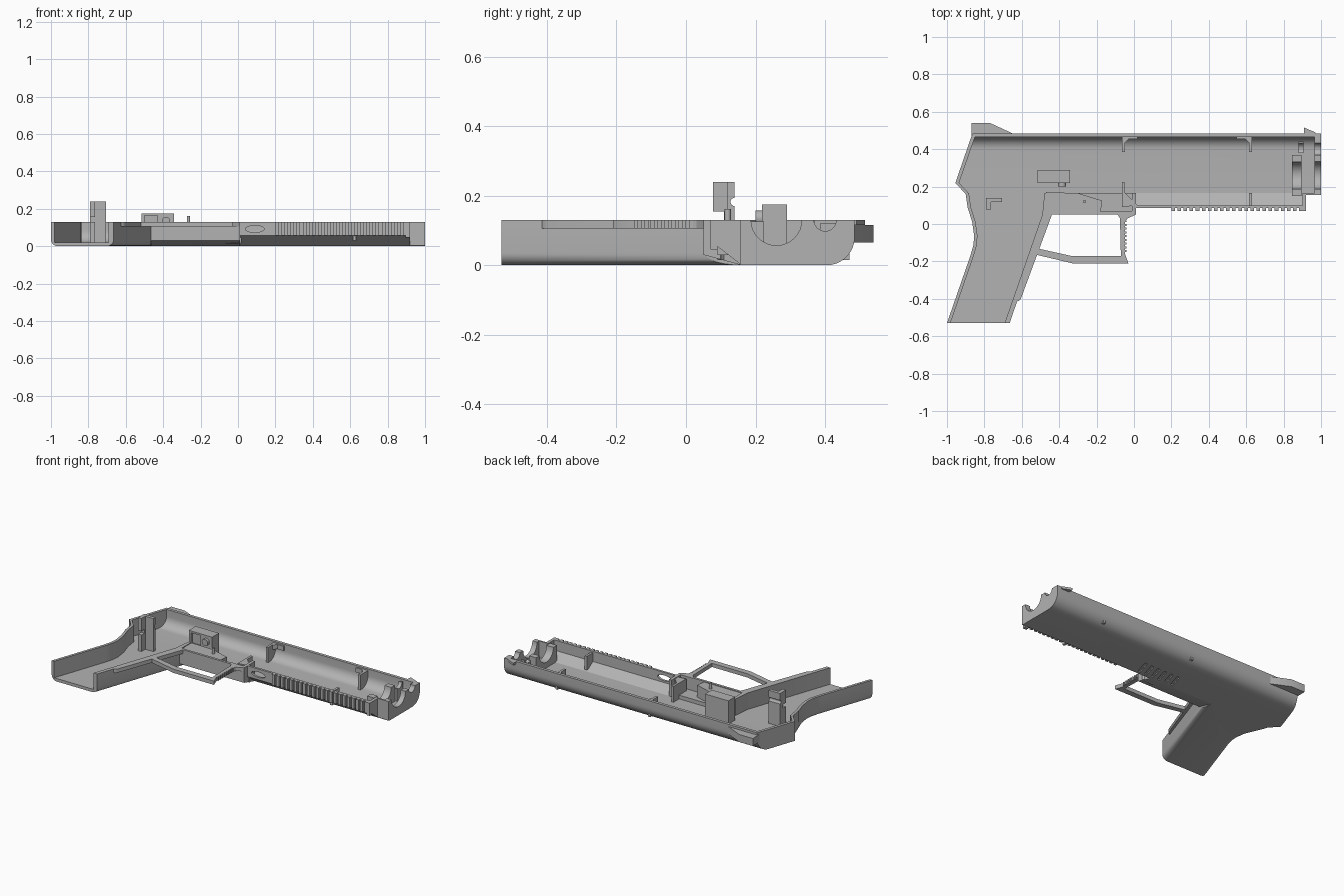
import bpy, bmesh, math
from mathutils import Vector

cube = bpy.data.objects.get("Cube")
if cube:
    bpy.data.objects.remove(cube, do_unlink=True)

grey = bpy.data.materials.new("mid_grey")
grey.use_nodes = True
grey.diffuse_color = (0.45, 0.45, 0.45, 1)
grey.node_tree.nodes["Principled BSDF"].inputs["Base Color"].default_value = (0.45, 0.45, 0.45, 1)

AXES = {"x": lambda p, t: (t, p[0], p[1]),
        "y": lambda p, t: (p[0], t, p[1]),
        "z": lambda p, t: (p[0], p[1], t)}


def prism(name, pts, axis, lo, hi, round_rule=None, radius=0.04):
    """Extrude a closed profile along an axis, optionally rounding chosen edges."""
    bm = bmesh.new()
    place = AXES[axis]
    face = bm.faces.new([bm.verts.new(place(p, lo)) for p in pts])
    ext = bmesh.ops.extrude_face_region(bm, geom=[face])
    shift = Vector(place((0, 0), hi - lo))
    bmesh.ops.translate(bm, vec=shift, verts=[v for v in ext["geom"] if isinstance(v, bmesh.types.BMVert)])
    bmesh.ops.recalc_face_normals(bm, faces=bm.faces)
    if round_rule:
        edges = [e for e in bm.edges if round_rule(e.verts[0].co, e.verts[1].co)]
        bmesh.ops.bevel(bm, geom=edges, offset=radius, segments=6, profile=0.5, affect="EDGES")
    mesh = bpy.data.meshes.new(name)
    bm.to_mesh(mesh)
    bm.free()
    mesh.materials.append(grey)
    obj = bpy.data.objects.new(name, mesh)
    bpy.context.collection.objects.link(obj)
    return obj


def box(name, x0, x1, y0, y1, z0, z1):
    return prism(name, [(x0, y0), (x1, y0), (x1, y1), (x0, y1)], "z", z0, z1)


def disc(cx, cy, rx, ry=None, n=32):
    ry = ry or rx
    return [(cx + rx * math.cos(math.tau * i / n), cy + ry * math.sin(math.tau * i / n)) for i in range(n)]


def arc(cx, cy, r, n=9):
    """Quarter turn from straight down to straight right."""
    return [(cx + r * math.sin(math.pi / 2 * i / n), cy - r * math.cos(math.pi / 2 * i / n)) for i in range(n + 1)]


def boolean(target, tool, operation="DIFFERENCE", keep=False):
    mod = target.modifiers.new("cut", "BOOLEAN")
    mod.operation, mod.object, mod.solver = operation, tool, "EXACT"
    tool.hide_render = True
    bpy.context.view_layer.objects.active = target
    bpy.ops.object.modifier_apply(modifier=mod.name)
    if not keep:
        bpy.data.objects.remove(tool, do_unlink=True)


def rear_cutter(dx):
    pts = [(-1.2, 0), (-0.89, 0), (-0.89, 0.09), (-0.9, 0.16), (-0.955, 0.22), (-0.855, 0.51), (-1.2, 0.51)]
    return prism("rear_cutter", [(x + dx, y) for x, y in pts], "z", -0.1, 0.3)


# Barrel half with a rounded top edge and chamfered lower edge
section = [(0.485, 0.13), (0.085, 0.13), (0.085, 0.058), (0.16, 0)] + arc(0.405, 0.08, 0.08)
shell = prism("shell_half", section, "x", -0.97, 1)
boolean(shell, rear_cutter(0))
boolean(shell, box("nose_step", 0.92, 1.1, 0, 0.155, -0.1, 0.3))

# Grip with rounded outer edges
back = [(-0.927, 0.3), (-0.955, 0.22), (-0.9, 0.16), (-0.89, 0.09), (-0.865, 0.01),
        (-0.855, -0.06), (-0.858, -0.11), (-0.875, -0.17), (-1, -0.53)]
front = [(-0.665, -0.53), (-0.465, 0.05), (-0.46, 0.3)]


def grip_edge(a, b):
    low = max(a.z, b.z) < 0.001
    return low and max(a.y, b.y) < 0.1 and abs(a.y - b.y) > 0.01


grip = prism("grip", back + front, "z", 0, 0.13, grip_edge, 0.035)
boolean(shell, grip, "UNION")
boolean(shell, prism("trigger_housing", [(0.05, 0.13), (0.05, 0.03), (0.16, 0), (0.2, 0), (0.2, 0.13)],
                     "x", -0.48, 0.01), "UNION")

# Hollow out barrel, grip and trigger housing
roof = arc(0.4, 0.085, 0.065) + [(0.465, 0.2)]
cavity = prism("barrel_cavity", [(0.165, 0.2), (0.165, 0.02)] + roof, "x", -0.97, 0.965)
boolean(cavity, rear_cutter(0.02))
boolean(shell, cavity)
boolean(shell, prism("rail_cavity", [(0.1, 0.2), (0.1, 0.062), (0.165, 0.02), (0.2, 0.02), (0.2, 0.2)],
                     "x", 0.01, 0.9))
inner = [(x + 0.018, y) for x, y in back[2:-1]]
boolean(shell, prism("grip_cavity", [(-0.88, 0.2)] + inner +
                     [(-0.985, -0.54), (-0.695, -0.54), (-0.49, 0.05), (-0.475, 0.2)], "z", 0.02, 0.3))
boolean(shell, box("trigger_cavity", -0.46, -0.01, 0.066, 0.18, 0.045, 0.3))

# Muzzle openings, rail slot and grille
BORE, ROD = disc(0.26, 0.13, 0.073), disc(0.4, 0.13, 0.032)
for hole in (BORE, ROD):
    boolean(shell, prism("muzzle_cutter", hole, "x", 0.93, 1.1))
boolean(shell, prism("slot_cutter", disc(0.09, 0.092, 0.05, 0.018), "y", 0.0, 0.13))
for i in range(6):
    x = -0.125 + 0.05 * i
    boolean(shell, prism("grille_cutter", [(x - 0.025, 0.18), (x - 0.005, 0.18), (x + 0.025, 0.28),
                                           (x + 0.005, 0.28)], "z", -0.05, 0.009))

# Barrel cradle inside the muzzle
cradle = box("barrel_cradle", 0.845, 0.895, 0.15, 0.37, 0.015, 0.128)
boolean(cradle, prism("cradle_cutter", BORE, "x", 0.8, 0.95))
rod_stop = box("rod_stop", 0.88, 0.905, 0.38, 0.44, 0.015, 0.128)
boolean(rod_stop, prism("stop_cutter", ROD, "x", 0.8, 0.95))

# Rail teeth
for i in range(22):
    x = 0.2 + 0.0325 * i
    box("rail_tooth", x, x + 0.019, 0.07, 0.087, 0.058, 0.13)
box("rail_end", 0.895, 0.92, 0.07, 0.09, 0.045, 0.13)

# Trigger guard with serrated front
prism("trigger_guard", [(-0.52, -0.165), (-0.33, -0.21), (-0.03, -0.21), (-0.048, -0.16), (-0.048, 0.01),
                        (-0.035, 0.03), (0.01, 0.05), (0.01, 0.07), (-0.1, 0.07), (-0.075, 0.03),
                        (-0.07, -0.172), (-0.33, -0.172), (-0.51, -0.132)], "z", 0.105, 0.13)
for i in range(9):
    y = -0.15 + 0.02 * i
    box("guard_serration", -0.05, -0.041, y, y + 0.01, 0.105, 0.13)
prism("grip_front_strip", [(-0.64, -0.42), (-0.615, -0.41), (-0.605, -0.4), (-0.435, 0.06), (-0.47, 0.06)],
      "z", 0.105, 0.13)

# Trigger plate and pivot pin
prism("trigger_plate", [(-0.475, 0.055), (-0.18, 0.055), (-0.17, 0.125), (-0.3, 0.165), (-0.47, 0.17)],
      "z", 0.03, 0.125)
prism("pivot_pin", disc(-0.265, 0.12, 0.009, n=16), "z", 0.1, 0.162)

# Sights
prism("rear_sight", [(-0.87, 0.47), (-0.87, 0.54), (-0.77, 0.54), (-0.64, 0.48), (-0.64, 0.47)], "z", 0.065, 0.115)
prism("front_sight", [(0.91, 0.47), (0.91, 0.515), (0.97, 0.49), (0.97, 0.47)], "z", 0.115, 0.13)

# Ribs with small gussets
for x, side in ((-0.057, 1), (0.623, -1)):
    box("upper_rib", x - 0.008, x + 0.008, 0.385, 0.47, 0.015, 0.12)
    prism("upper_gusset", [(x, 0.475), (x, 0.425), (x + side * 0.03, 0.455), (x + side * 0.075, 0.455),
                           (x + side * 0.075, 0.475)], "z", 0.09, 0.12)
    box("lower_rib", x - 0.008, x + 0.008, 0.09, 0.165, 0.03, 0.12)
prism("lower_gusset", [(-0.065, 0.09), (0.02, 0.1), (-0.05, 0.17), (-0.05, 0.225), (-0.065, 0.225)], "z", 0.015, 0.125)

# Switch block with recess and button
block = box("switch_block", -0.515, -0.343, 0.218, 0.29, 0.015, 0.175)
boolean(block, box("recess_cutter", -0.5, -0.43, 0.2, 0.235, 0.09, 0.163))
prism("switch_button", disc(-0.385, 0.135, 0.022, n=20), "y", 0.2, 0.225)

# Notched angled post in the grip
post = prism("grip_post", [(-0.79, 0.078), (-0.765, 0.078), (-0.765, 0.118), (-0.705, 0.118),
                           (-0.705, 0.14), (-0.79, 0.14)], "z", 0.015, 0.24)
boolean(post, prism("post_cutter", disc(0.14, 0.182, 0.012, n=16), "x", -0.9, -0.6))
boolean(post, box("post_step_cutter", -0.9, -0.6, 0.0, 0.11, 0.13, 0.155))

for obj in bpy.context.collection.objects:
    obj.select_set(obj.type == "MESH")
bpy.context.view_layer.objects.active = shell
bpy.ops.object.shade_smooth_by_angle(angle=math.radians(30))
